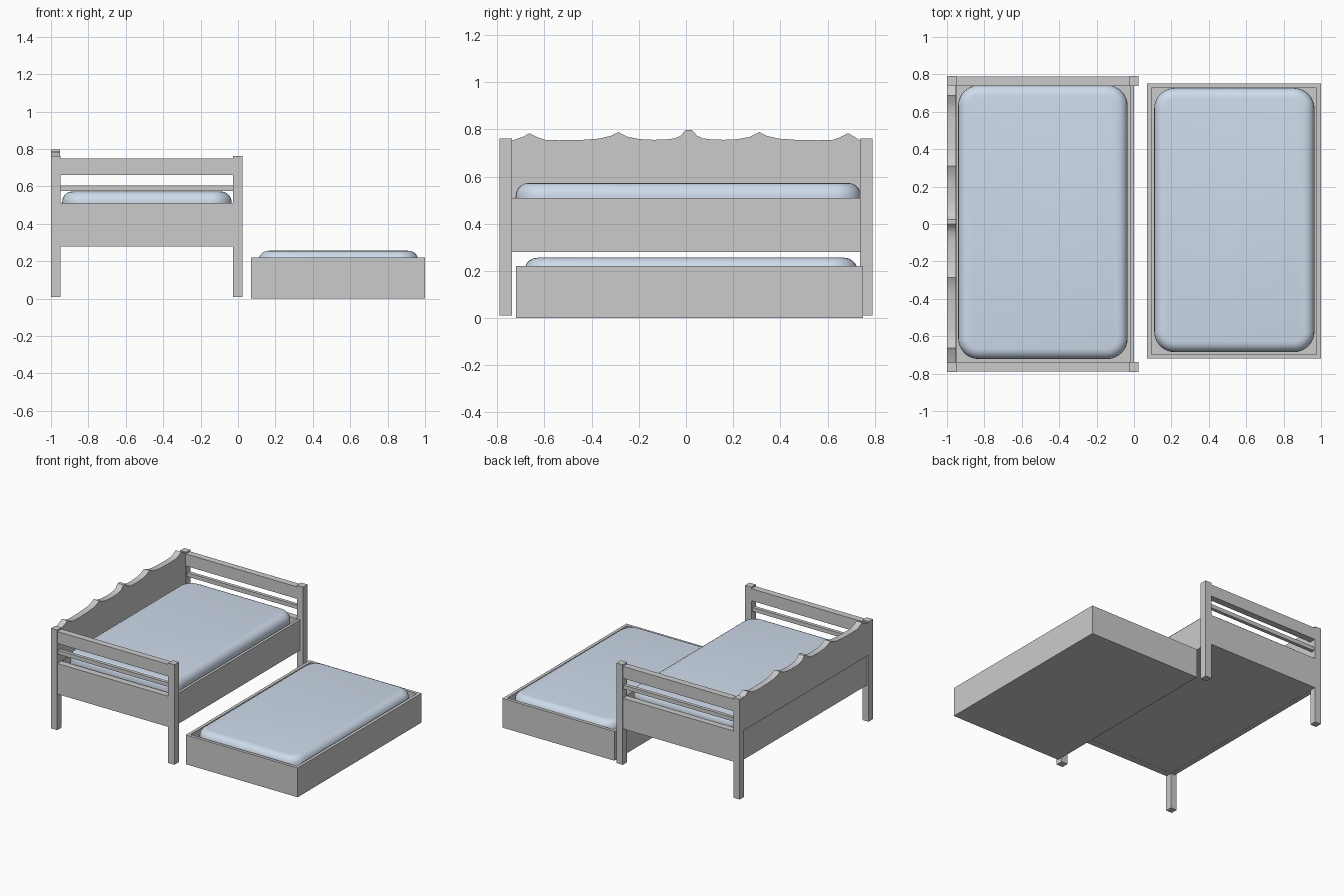
import bpy, bmesh
from mathutils import Vector

if "Cube" in bpy.data.objects:
    bpy.data.objects.remove(bpy.data.objects["Cube"])


def finish(name, bm, color=None, smooth=False):
    bmesh.ops.recalc_face_normals(bm, faces=bm.faces[:])
    me = bpy.data.meshes.new(name)
    bm.to_mesh(me)
    bm.free()
    ob = bpy.data.objects.new(name, me)
    bpy.context.collection.objects.link(ob)
    if color:
        mat = bpy.data.materials.get("fabric") or bpy.data.materials.new("fabric")
        mat.diffuse_color = color
        mat.use_nodes = True
        mat.node_tree.nodes["Principled BSDF"].inputs["Base Color"].default_value = mat.diffuse_color
        me.materials.append(mat)
    if smooth:
        for o in bpy.context.selected_objects:
            o.select_set(False)
        bpy.context.view_layer.objects.active = ob
        ob.select_set(True)
        bpy.ops.object.shade_smooth_by_angle(angle=0.7)
    return ob


def box_bm(x, y, z):
    """bmesh box from (min, max) ranges"""
    bm = bmesh.new()
    bmesh.ops.create_cube(bm, size=1)
    for v in bm.verts:
        v.co = Vector([(r[0] + r[1]) / 2 + c * (r[1] - r[0])
                       for r, c in zip((x, y, z), v.co)])
    return bm


def box(name, x, y, z):
    return finish(name, box_bm(x, y, z))


def mattress(name, x, y, z):
    bm = box_bm(x, y, z)
    upright = [e for e in bm.edges if abs(e.verts[0].co.z - e.verts[1].co.z) > 0.01]
    bmesh.ops.bevel(bm, geom=upright, offset=0.11, segments=8, profile=0.5, affect='EDGES')
    rims = [e for e in bm.edges if abs(e.verts[0].co.z - e.verts[1].co.z) < 1e-4]
    bmesh.ops.bevel(bm, geom=rims, offset=0.055, segments=5, profile=0.5, affect='EDGES')
    finish(name, bm, (0.62, 0.71, 0.83, 1), True)


# Posts and the railed ends between them
for side, s in (("front", -1), ("rear", 1)):
    def span(a, b):
        return tuple(sorted((s * a, s * b)))
    box(side + "_back_post", (-1.0, -0.95), span(0.74, 0.79), (0.01, 0.762))
    box(side + "_front_post", (-0.027, 0.025), span(0.737, 0.79), (0.01, 0.762))
    for part, z in (("top_rail", (0.66, 0.75)), ("slat", (0.575, 0.605)),
                    ("end_panel", (0.28, 0.51))):
        y = span(0.752, 0.778) if part == "slat" else span(0.738, 0.788)
        box(side + "_" + part, (-0.95, -0.027), y, z)

# Long side panels and bed base
box("front_side_panel", (-0.02, 0.0), (-0.74, 0.74), (0.28, 0.51))
box("back_side_panel", (-0.985, -0.95), (-0.74, 0.74), (0.28, 0.51))
box("bed_base", (-0.96, -0.01), (-0.745, 0.745), (0.281, 0.31))

# Scalloped backboard: half of the wavy top edge, mirrored about its centre
half = [(0.012, 0.798), (0.02, 0.79), (0.035, 0.773), (0.06, 0.762), (0.1, 0.757),
        (0.15, 0.756), (0.21, 0.759), (0.26, 0.769), (0.299, 0.789), (0.33, 0.773),
        (0.38, 0.761), (0.45, 0.756), (0.55, 0.754), (0.61, 0.756), (0.64, 0.766),
        (0.676, 0.784), (0.7, 0.77), (0.728, 0.752)]
cy = 0.012
top = [(cy - y, z) for y, z in reversed(half)] + [(cy + y, z) for y, z in half]
outline = [(-0.74, 0.51), (-0.74, 0.752)] + top[1:-1] + [(0.74, 0.752), (0.74, 0.51)]
bm = bmesh.new()
face = bm.faces.new([bm.verts.new((-1.0, y, z)) for y, z in outline])
ext = bmesh.ops.extrude_face_region(bm, geom=[face])
bmesh.ops.translate(bm, vec=(0.047, 0, 0),
                    verts=[g for g in ext["geom"] if isinstance(g, bmesh.types.BMVert)])
finish("backboard", bm, smooth=True)

# Pull-out drawer: a box inset and sunk from the top
bm = box_bm((0.07, 1.0), (-0.72, 0.75), (0.0, 0.22))
lid = max(bm.faces, key=lambda f: f.calc_center_median().z)
bmesh.ops.inset_region(bm, faces=[lid], thickness=0.033)
for v in lid.verts:
    v.co.z = 0.22
ext = bmesh.ops.extrude_face_region(bm, geom=[lid])
for g in ext["geom"]:
    if isinstance(g, bmesh.types.BMVert):
        g.co.z = 0.03
if lid.is_valid:
    bmesh.ops.delete(bm, geom=[lid], context='FACES_ONLY')
finish("drawer", bm)

# Mattresses
mattress("upper_mattress", (-0.94, -0.034), (-0.722, 0.742), (0.31, 0.573))
mattress("drawer_mattress", (0.108, 0.965), (-0.685, 0.727), (0.03, 0.256))
